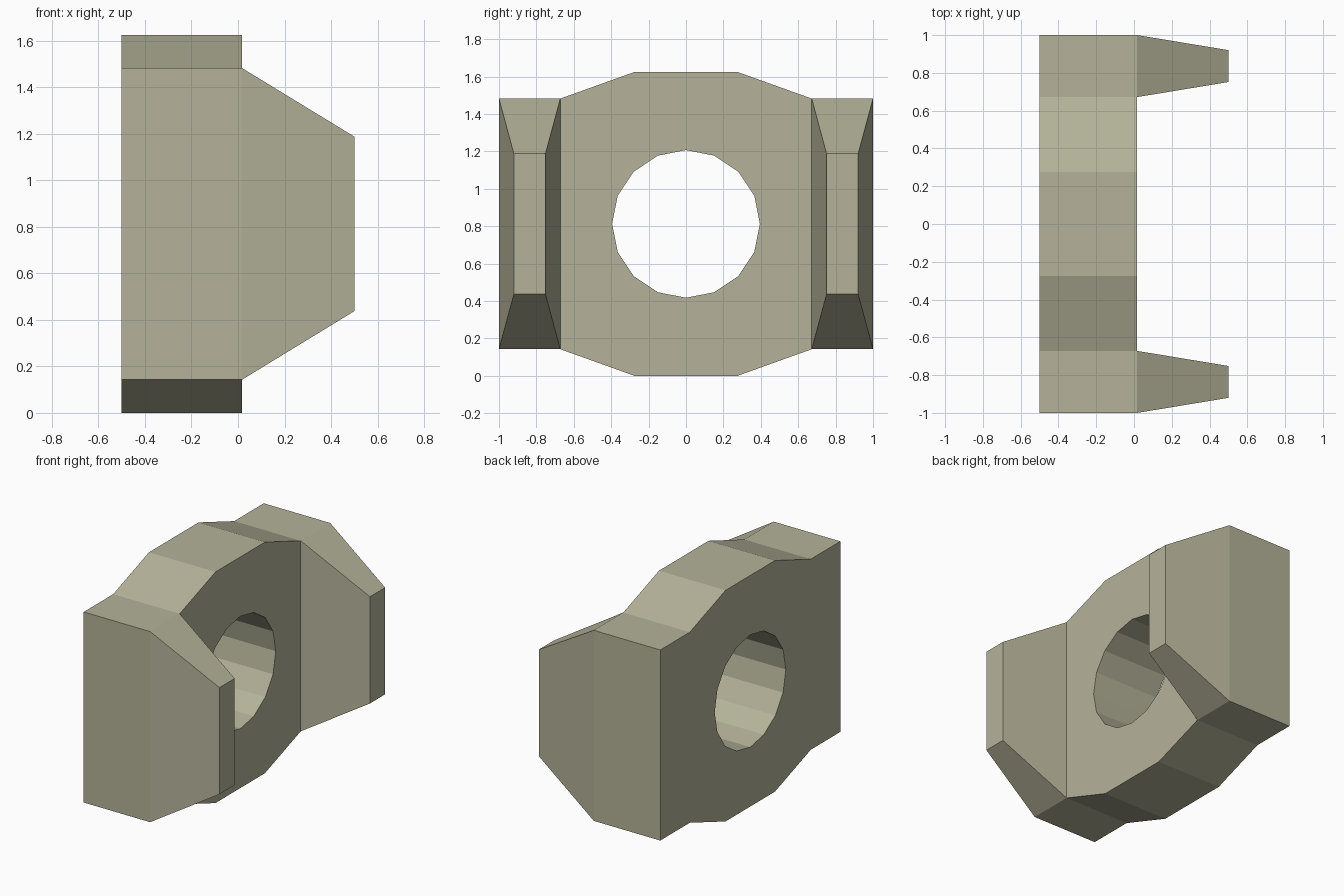
import bpy, bmesh
from math import sin, cos, tau

if "Cube" in bpy.data.objects:
    bpy.data.objects.remove(bpy.data.objects["Cube"])

BACK, FACE, TIP = -0.5, 0.017, 0.5
MID_Z = 0.8125
ARM_IN, ARM_OUT, ARM_H = 0.672, 1.0, 0.67

bm = bmesh.new()


def ring(points):
    return [bm.verts.new((BACK, y, z + MID_Z)) for y, z in points]


def loop_edges(verts):
    return [bm.edges.new((v, verts[(i + 1) % len(verts)])) for i, v in enumerate(verts)]


# Centre web: eight-sided outline with a 16-sided bore
outline = ring([(ARM_IN, -ARM_H), (ARM_IN, ARM_H), (0.275, MID_Z), (-0.275, MID_Z),
                (-ARM_IN, ARM_H), (-ARM_IN, -ARM_H), (-0.275, -MID_Z), (0.275, -MID_Z)])
bore = ring([(0.395 * cos(tau * i / 16), 0.395 * sin(tau * i / 16)) for i in range(16)])
bmesh.ops.triangle_fill(bm, use_beauty=True, use_dissolve=False,
                        edges=loop_edges(outline) + loop_edges(bore))

# Side pads that carry the arms
for side, low, high in ((1, outline[0], outline[1]), (-1, outline[5], outline[4])):
    a, b = ring([(side * ARM_OUT, -ARM_H), (side * ARM_OUT, ARM_H)])
    bm.faces.new((low, a, b, high))

# Thicken the whole plate
res = bmesh.ops.extrude_face_region(bm, geom=bm.faces[:])
for v in res["geom"]:
    if isinstance(v, bmesh.types.BMVert):
        v.co.x = FACE
bmesh.ops.recalc_face_normals(bm, faces=bm.faces[:])

# Tapered arms grown from the pads
pads = [f for f in bm.faces
        if all(abs(v.co.x - FACE) < 1e-4 and abs(v.co.y) > ARM_IN - 1e-3 for v in f.verts)]
for f in bmesh.ops.extrude_discrete_faces(bm, faces=pads)["faces"]:
    c = f.calc_center_median()
    for v in f.verts:
        v.co = (TIP, c.y + (v.co.y - c.y) * 0.515, MID_Z + (v.co.z - MID_Z) * 0.56)

bmesh.ops.recalc_face_normals(bm, faces=bm.faces[:])
bmesh.ops.dissolve_limit(bm, angle_limit=0.01, verts=bm.verts[:], edges=bm.edges[:])

mesh = bpy.data.meshes.new("fork_bracket")
bm.to_mesh(mesh)
bm.free()

# Olive grey paint
paint = bpy.data.materials.new("olive_grey")
paint.diffuse_color = (0.46, 0.45, 0.32, 1)
paint.use_nodes = True
paint.node_tree.nodes["Principled BSDF"].inputs["Base Color"].default_value = paint.diffuse_color
mesh.materials.append(paint)
bpy.context.collection.objects.link(bpy.data.objects.new("fork_bracket", mesh))
